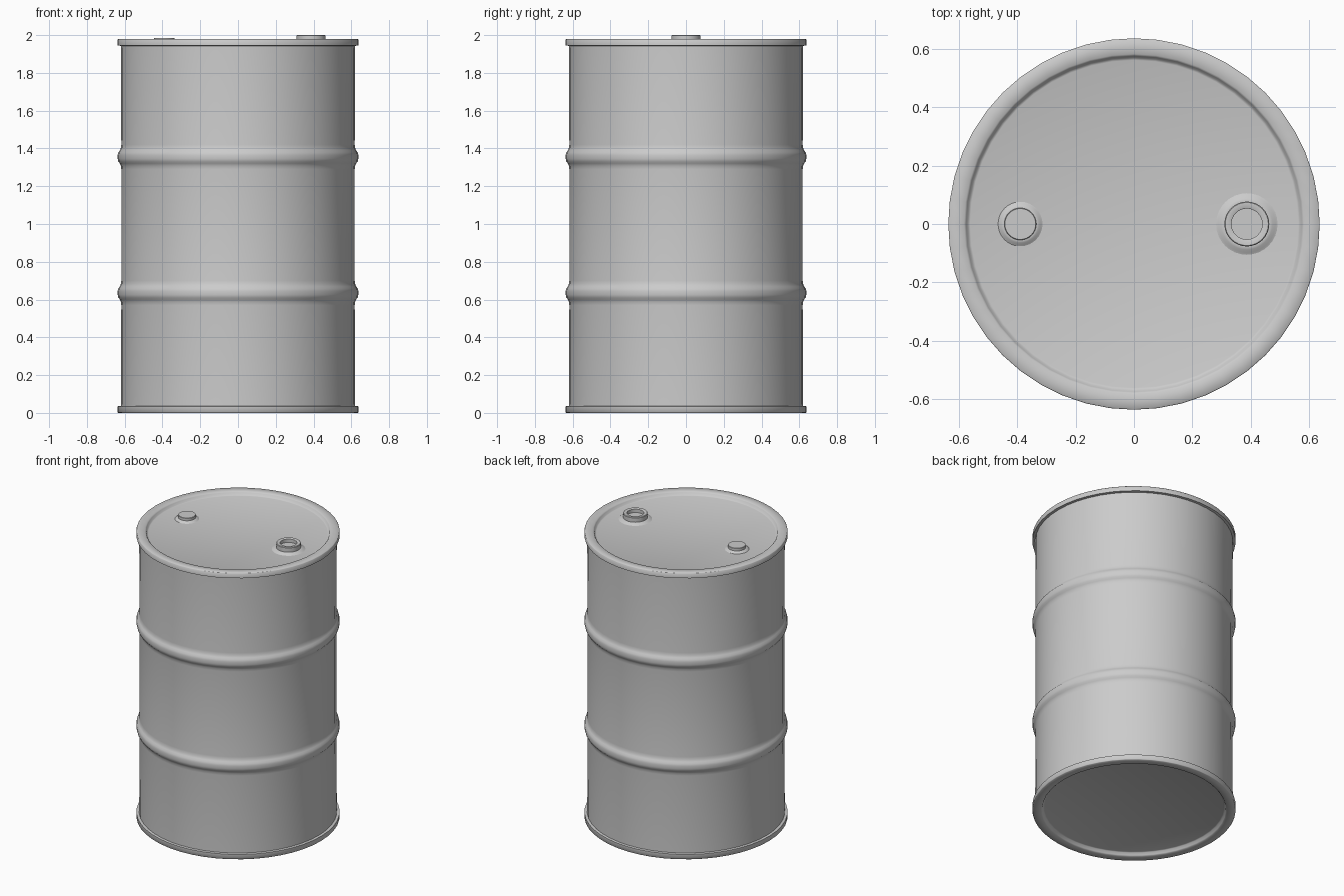
import bpy, bmesh, math

if "Cube" in bpy.data.objects:
    bpy.data.objects.remove(bpy.data.objects["Cube"])


def lathe(name, profile, sides, x=0.0, angle=35):
    """Spin a list of (radius, z) points around a vertical axis at x."""
    bm = bmesh.new()
    verts = [bm.verts.new((r, 0, z)) for r, z in profile]
    edges = [bm.edges.new(p) for p in zip(verts, verts[1:])]
    bmesh.ops.spin(bm, geom=verts + edges, cent=(0, 0, 0), axis=(0, 0, 1),
                   angle=2 * math.pi, steps=sides, use_merge=True)
    bmesh.ops.remove_doubles(bm, verts=bm.verts, dist=0.0005)
    bmesh.ops.recalc_face_normals(bm, faces=bm.faces)
    mesh = bpy.data.meshes.new(name)
    bm.to_mesh(mesh)
    bm.free()
    ob = bpy.data.objects.new(name, mesh)
    ob.location.x = x
    bpy.context.collection.objects.link(ob)
    bpy.ops.object.select_all(action='DESELECT')
    ob.select_set(True)
    bpy.context.view_layer.objects.active = ob
    bpy.ops.object.shade_smooth_by_angle(angle=math.radians(angle))
    return ob


def rib(z):
    """Rolling hoop pressed into the wall, with a soft lead-in."""
    half = [(0.618, 0.065), (0.620, 0.048), (0.626, 0.034),
            (0.634, 0.024), (0.637, 0.010)]
    return [(r, z - d) for r, d in half] + [(r, z + d) for r, d in reversed(half)]


# Drum shell: recessed base, chime, wall with two hoops, chime, recessed lid
R, WALL, TOP = 0.637, 0.620, 1.98
shell = [(0, 0.024), (0.562, 0.024), (0.570, 0.021), (0.576, 0.006), (0.583, 0),
         (R - 0.003, 0), (R, 0.003), (R, 0.035), (WALL, 0.037)]
shell += rib(0.635) + rib(1.355)
shell += [(WALL, TOP - 0.037), (R, TOP - 0.035), (R, TOP - 0.003), (R - 0.003, TOP),
          (0.583, TOP), (0.576, TOP - 0.006), (0.570, TOP - 0.021),
          (0.562, TOP - 0.024), (0, TOP - 0.024)]
lathe("drum_shell", shell, 48, angle=50)

# Raised collars pressed into the lid around each opening
LID = TOP - 0.024
lathe("large_collar", [(0.108, LID - 0.001), (0.098, LID + 0.003), (0.088, LID + 0.010),
                       (0.080, LID + 0.012), (0.070, LID + 0.012)], 32, 0.387)
lathe("small_collar", [(0.078, LID - 0.001), (0.071, LID + 0.003), (0.064, LID + 0.009),
                       (0.058, LID + 0.011), (0.050, LID + 0.011)], 32, -0.39)

# Large bung with a sunken centre, small flat vent plug
lathe("large_bung", [(0.077, LID), (0.077, 1.997), (0.074, 2.0), (0.056, 2.0),
                     (0.053, 1.998), (0.053, 1.975), (0, 1.975)], 32, 0.387)
lathe("small_plug", [(0.055, LID), (0.055, 1.984), (0.053, 1.986), (0, 1.986)], 32, -0.39)
